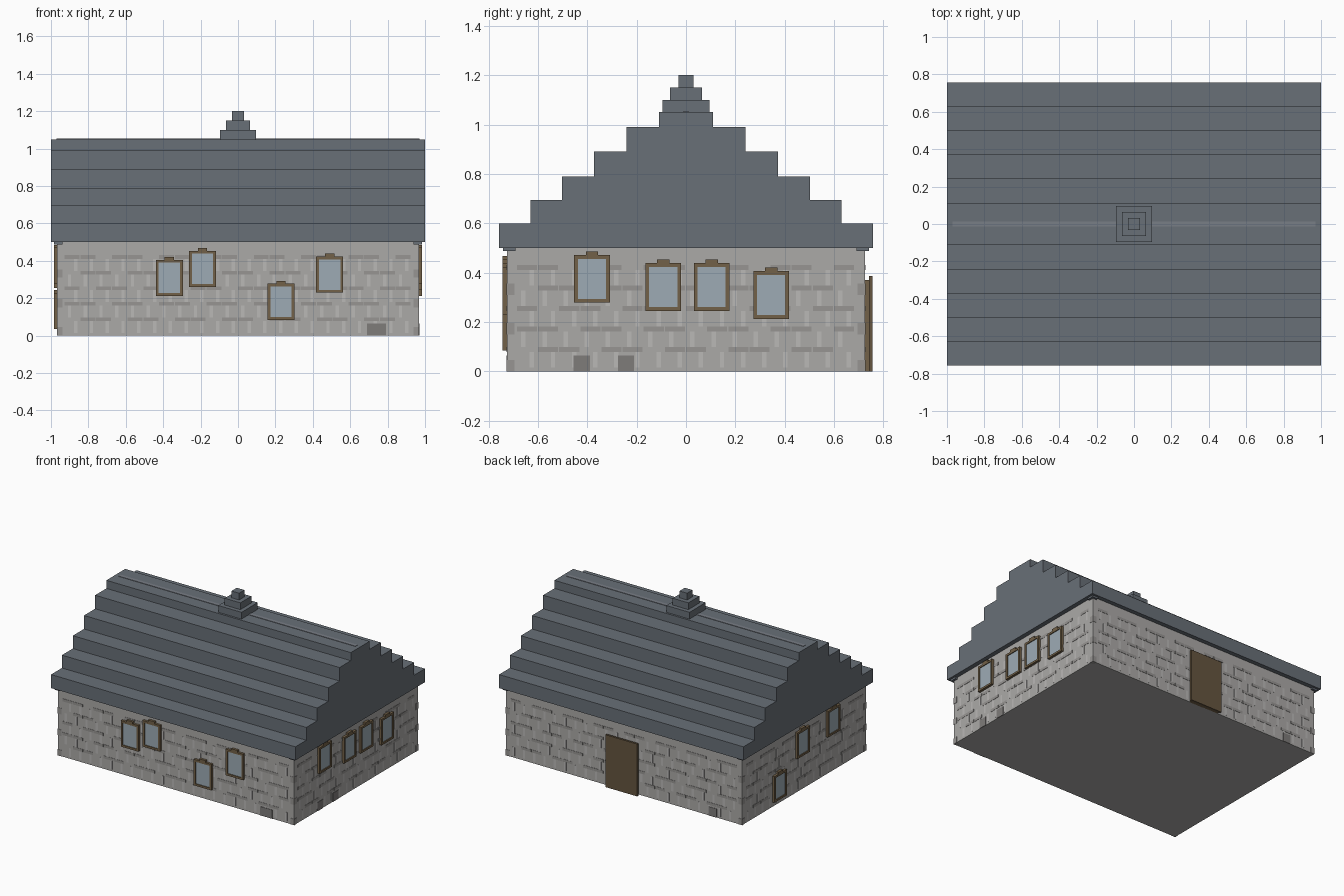
import bpy, bmesh, math
from mathutils import Matrix, Vector

if "Cube" in bpy.data.objects:
    bpy.data.objects.remove(bpy.data.objects["Cube"])

WX, WY = 0.967, 0.725      # wall half-sizes


def material(name, rgb):
    m = bpy.data.materials.new(name)
    m.diffuse_color = (*rgb, 1)
    m.use_nodes = True
    m.node_tree.nodes["Principled BSDF"].inputs["Base Color"].default_value = m.diffuse_color
    return m


STONE = material("stone", (0.41, 0.40, 0.39))
LIGHT = material("light_mortar", (0.49, 0.48, 0.47))
DARK = material("dark_stone", (0.31, 0.30, 0.29))
MOSS = material("worn_stone", (0.21, 0.20, 0.195))
SLATE = material("slate", (0.14, 0.16, 0.185))
RIDGE = material("ridge_slate", (0.19, 0.21, 0.24))
WOOD = material("frame_wood", (0.17, 0.12, 0.065))
DOOR = material("door_wood", (0.13, 0.09, 0.05))
GLASS = material("glass", (0.34, 0.41, 0.46))


def boxes(name, items, mat):
    """One object from a list of (x0, x1, y0, y1, z0, z1) boxes."""
    bm = bmesh.new()
    for x0, x1, y0, y1, z0, z1 in items:
        c = Vector((x0 + x1, y0 + y1, z0 + z1)) / 2
        s = (abs(x1 - x0), abs(y1 - y0), abs(z1 - z0), 1)
        bmesh.ops.create_cube(bm, size=1, matrix=Matrix.Translation(c) @ Matrix.Diagonal(s))
    me = bpy.data.meshes.new(name)
    bm.to_mesh(me)
    bm.free()
    me.materials.append(mat)
    ob = bpy.data.objects.new(name, me)
    bpy.context.collection.objects.link(ob)
    return ob


def on_wall(side, u0, u1, z0, z1, d0, d1):
    """Box on a wall: u runs along the wall, d is the distance out from it."""
    if side in ("front", "back"):
        s = -1 if side == "front" else 1
        return (u0, u1, s * (WY + d0), s * (WY + d1), z0, z1)
    s = -1 if side == "left" else 1
    return (s * (WX + d0), s * (WX + d1), u0, u1, z0, z1)


# walls
boxes("walls", [(-WX, WX, -WY, WY, 0, 0.5)], STONE)

# stone courses: light upright joints and dark dashes along each course
for side, half in (("front", WX), ("back", WX), ("right", WY), ("left", WY)):
    joints, dashes = [], []
    n = round((2 * half - 0.08) / 0.085)
    step = (2 * half - 0.08) / n
    for row in range(5):
        z = 0.083 * row
        for i in range(n):
            u = -half + 0.04 + i * step
            off = 0.2 if row % 2 else 0.6
            joints.append(on_wall(side, u + off * step, u + off * step + 0.018,
                                  z + 0.015, z + 0.078, -0.005, 0.001))
            if (i + row) % 3:
                dashes.append(on_wall(side, u, u + step * 0.95,
                                      z + 0.078, z + 0.098, -0.005, 0.002))
    boxes(side + "_joints", joints, LIGHT)
    boxes(side + "_dashes", dashes, DARK)

# corner stones and the small capitals under the eaves
quoins, capitals = [], []
for sx in (-1, 1):
    for sy in (-1, 1):
        for z in (0.0, 0.15, 0.31):
            quoins.append((sx * (WX - 0.03), sx * (WX + 0.002),
                           sy * (WY - 0.03), sy * (WY + 0.002), z, z + 0.045))
        capitals.append((sx * 0.938, sx * 0.984, sy * 0.69, sy * 0.741, 0.487, 0.5))
boxes("corner_stones", quoins, DARK)
boxes("corner_capitals", capitals, SLATE)

# worn stones at the foot of the walls
boxes("worn_stones", [on_wall(s, u, u + w, 0, 0.065, -0.005, 0.003) for s, u, w in (
    ("front", 0.69, 0.10), ("right", -0.455, 0.065),
    ("right", -0.275, 0.065), ("back", -0.76, 0.065))], MOSS)

# windows: wall, centre along wall, sill height
windows = [
    ("front", -0.367, 0.212), ("front", -0.19, 0.26),
    ("front", 0.23, 0.085), ("front", 0.49, 0.23),
    ("right", -0.381, 0.278), ("right", -0.092, 0.245),
    ("right", 0.104, 0.245), ("right", 0.345, 0.213),
    ("left", 0.30, 0.035), ("left", 0.03, 0.255), ("left", -0.327, 0.278),
]
W, H, T = 0.072, 0.193, 0.015
frames, panes = [], []
for s, u, z in windows:
    for a, b, c, d in ((u - W, u + W, z, z + T), (u - W, u + W, z + H - T, z + H),
                       (u - W, u - W + T, z + T, z + H - T),
                       (u + W - T, u + W, z + T, z + H - T),
                       (u - 0.025, u + 0.025, z + H, z + H + 0.015)):
        frames.append(on_wall(s, a, b, c, d, -0.003, 0.018))
    panes.append(on_wall(s, u - W + T, u + W - T, z + T, z + H - T, -0.003, 0.012))
boxes("window_frames", frames, WOOD)
boxes("window_panes", panes, GLASS)

# back door
boxes("door_backing", [on_wall("back", -0.12, 0.12, 0, 0.37, -0.003, 0.018)], WOOD)
boxes("door", [on_wall("back", -0.13, 0.13, 0, 0.387, 0.016, 0.031)], DOOR)

# stepped roof: one gable profile extruded along x
steps = [(0.757, 0.6), (0.63, 0.695), (0.502, 0.79), (0.372, 0.89), (0.242, 0.99), (0.11, 1.05)]
half, z = [], 0.5
for y, top in steps:
    half += [(y, z), (y, top)]
    z = top
profile = half + [(-y, z) for y, z in reversed(half)]
bm = bmesh.new()
face = bm.faces.new([bm.verts.new((-1, y, z)) for y, z in profile])
ext = bmesh.ops.extrude_face_region(bm, geom=[face])
bmesh.ops.translate(bm, vec=(2, 0, 0),
                    verts=[v for v in ext["geom"] if isinstance(v, bmesh.types.BMVert)])
bmesh.ops.recalc_face_normals(bm, faces=bm.faces)
me = bpy.data.meshes.new("roof")
bm.to_mesh(me)
bm.free()
me.materials.append(SLATE)
bpy.context.collection.objects.link(bpy.data.objects.new("roof", me))

# ridge strip and stepped finial
boxes("ridge_strip", [(-0.97, 0.97, -0.013, 0.013, 1.04, 1.053)], RIDGE)
boxes("finial", [(-r, r, -r, r, z, z + 0.05)
                 for r, z in ((0.095, 1.05), (0.064, 1.10), (0.031, 1.15))], SLATE)
